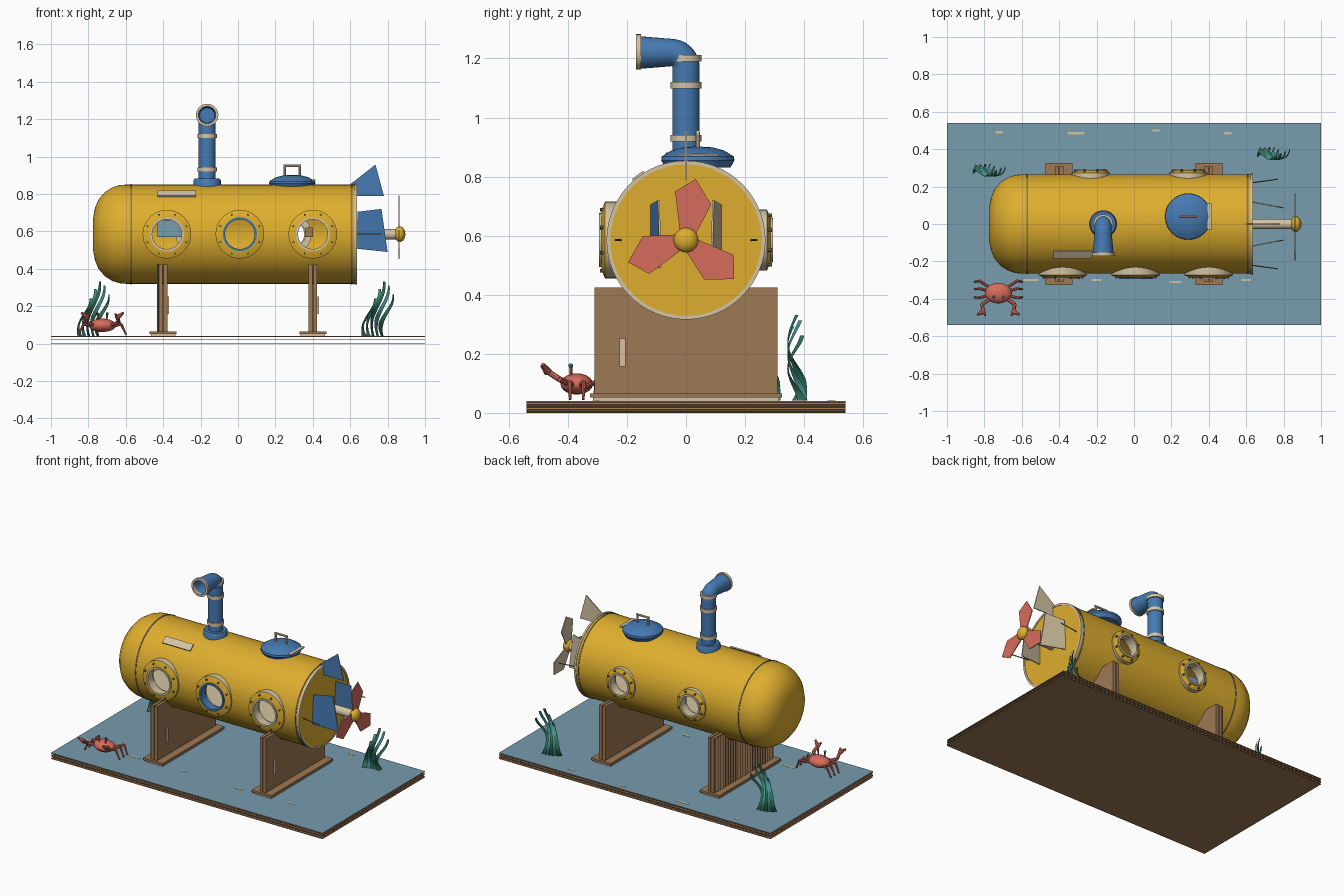
import bpy, bmesh, math
from math import sin, cos, pi, sqrt
from mathutils import Vector, Matrix

if "Cube" in bpy.data.objects:
    bpy.data.objects.remove(bpy.data.objects["Cube"])

def mat(name, r, g, b):
    m = bpy.data.materials.new(name)
    lin = lambda c: ((c / 255 + 0.055) / 1.055) ** 2.4 if c > 10 else c / 3295
    m.diffuse_color = (lin(r), lin(g), lin(b), 1)
    m.use_nodes = True
    m.node_tree.nodes["Principled BSDF"].inputs["Base Color"].default_value = m.diffuse_color
    return m

YELLOW = mat("yellow_paint", 222, 174, 46)
BLUE = mat("blue_paint", 70, 122, 178)
CREAM = mat("cream_card", 212, 196, 164)
BROWN = mat("brown_cardboard", 158, 120, 84)
RED = mat("coral_red", 214, 108, 92)
SEA = mat("sea_blue", 120, 156, 174)
GREY = mat("seam_grey", 128, 116, 92)
GREEN = mat("weed_green", 48, 112, 88)
TEAL = mat("weed_teal", 70, 148, 146)

def make(name, verts, faces, mats, rule=None, smooth=True):
    me = bpy.data.meshes.new(name)
    me.from_pydata([tuple(v) for v in verts], [], faces)
    bm = bmesh.new(); bm.from_mesh(me)
    bmesh.ops.remove_doubles(bm, verts=bm.verts, dist=1e-5)
    bmesh.ops.recalc_face_normals(bm, faces=bm.faces)
    bm.normal_update()
    if rule:
        for f in bm.faces:
            f.material_index = rule(f)
    bm.to_mesh(me); bm.free()
    for m in (mats if isinstance(mats, list) else [mats]):
        me.materials.append(m)
    ob = bpy.data.objects.new(name, me)
    bpy.context.collection.objects.link(ob)
    if smooth:
        shade(ob)
    return ob

def shade(ob):
    bpy.ops.object.select_all(action='DESELECT')
    ob.select_set(True)
    bpy.context.view_layer.objects.active = ob
    bpy.ops.object.shade_smooth_by_angle(angle=math.radians(35))

def grid(name, nu, nv, f, mats, rule=None):
    vs = [f(i / nu, j / nv) for i in range(nu + 1) for j in range(nv + 1)]
    w = nv + 1
    fs = [(i * w + j, (i + 1) * w + j, (i + 1) * w + j + 1, i * w + j + 1)
          for i in range(nu) for j in range(nv)]
    return make(name, vs, fs, mats, rule)

def lathe(name, prof, mats, loc, axis=(0, 0, 1), n=32, rule=None):
    """Revolve (radius, height) points about an axis."""
    q = Vector((0, 0, 1)).rotation_difference(Vector(axis))
    L = Vector(loc)
    k = len(prof)
    vs = [L + q @ Vector((r * cos(2 * pi * i / n), r * sin(2 * pi * i / n), h))
          for i in range(n) for r, h in prof]
    fs = []
    for i in range(n):
        a, b = i * k, ((i + 1) % n) * k
        for j in range(k - 1):
            r0, r1 = prof[j][0], prof[j + 1][0]
            if r0 == 0:
                fs.append((a, a + j + 1, b + j + 1) if j == 0 else (a + j, a + j + 1, b + j + 1))
            elif r1 == 0:
                fs.append((a + j, a + j + 1, b + j))
            else:
                fs.append((a + j, a + j + 1, b + j + 1, b + j))
    return make(name, vs, fs, mats, rule)

def ring(name, r0, r1, h0, h1, m, loc, axis=(0, 0, 1), n=32):
    return lathe(name, [(r0, h0), (r1, h0), (r1, h1), (r0, h1), (r0, h0)], m, loc, axis, n)

def rod(name, p, q, r, m, r2=None, n=8):
    p, q = Vector(p), Vector(q)
    h = (q - p).length
    return lathe(name, [(0, 0), (r, 0), (r2 or r, h), (0, h)], m, p, (q - p).normalized(), n)

def box(name, c, s, m, rot=None):
    R = rot or Matrix.Identity(3)
    vs = [Vector(c) + R @ Vector((x * s[0] / 2, y * s[1] / 2, z * s[2] / 2))
          for x in (-1, 1) for y in (-1, 1) for z in (-1, 1)]
    fs = [(0, 1, 3, 2), (4, 6, 7, 5), (0, 4, 5, 1), (2, 3, 7, 6), (0, 2, 6, 4), (1, 5, 7, 3)]
    return make(name, vs, fs, m, smooth=False)

def plate(name, pts, off, mats, rule=None):
    """Flat polygon thickened by the vector off."""
    n = len(pts); o = Vector(off)
    vs = [Vector(p) - o / 2 for p in pts] + [Vector(p) + o / 2 for p in pts]
    fs = [tuple(range(n)), tuple(range(n, 2 * n))]
    fs += [(i, (i + 1) % n, n + (i + 1) % n, n + i) for i in range(n)]
    return make(name, vs, fs, mats, rule, smooth=False)

def ellipsoid(name, c, r, m, n=20):
    ob = lathe(name, [(sin(pi * i / 10) if 0 < i < 10 else 0, -cos(pi * i / 10)) for i in range(11)], m, (0, 0, 0), n=n)
    ob.data.transform(Matrix.Translation(c) @ Matrix.Diagonal((*r, 1)))
    return ob

ZC, R = 0.585, 0.265

# Corrugated base: three sheets with wavy flutes between
box("base_bottom_sheet", (0, 0, .0015), (2, 1.08, .003), BROWN)
box("base_middle_sheet", (0, 0, .02), (2, 1.08, .003), BROWN)
box("base_top_sheet", (0, 0, .0375), (2, 1.08, .003), BROWN)
box("sea_surface", (0, 0, .0395), (2, 1.08, .002), SEA)
for k, z in enumerate((.0108, .0287)):
    grid(f"base_flutes_{k}", 560, 1, lambda u, v, z=z: (u * 2 - 1, v * 1.08 - .54, z + .0075 * sin(u * 140 * pi)), BROWN)
for k, (x, y, s) in enumerate([(-.31, .485, .09), (.12, .5, .04), (-.72, .49, .04), (.5, .485, .04),
                               (-.55, -.3, .08), (-.2, -.3, .05), (.22, -.31, .06), (.6, -.3, .05)]):
    box(f"foam_fleck_{k}", (x, y, .041), (s, .012, .002), CREAM)

# Hull shell, hollow, with porthole openings
outer = [(0, -.775), (.09, -.774), (.14, -.765), (.185, -.746), (.225, -.712), (.25, -.672),
         (.262, -.635), (R, -.6), (R, .63)]
inner = [(.253, .63), (.253, -.6), (.235, -.67), (.18, -.73), (.09, -.758), (0, -.76)]
hull = lathe("hull", outer + inner, YELLOW, (0, 0, ZC), (1, 0, 0), 64)
ports = [(-.38, -1, .085, .13), (.01, -1, .085, .13), (.4, -1, .085, .13), (-.23, 1, .07, .103), (.29, 1, .07, .103)]
cutters = []
for x, s, r, _ in ports:
    c = rod("port_cutter", (x, s * .12, ZC), (x, s * .4, ZC), r, YELLOW, n=40)
    c.hide_render = True
    md = hull.modifiers.new("port", 'BOOLEAN')
    md.operation, md.solver, md.object = 'DIFFERENCE', 'EXACT', c
    cutters.append(c)
bpy.context.view_layer.update()
hull.data = bpy.data.meshes.new_from_object(hull.evaluated_get(bpy.context.evaluated_depsgraph_get()))
hull.modifiers.clear()
for c in cutters:
    bpy.data.objects.remove(c)
shade(hull)
lathe("rear_cap", [(0, .615), (.26, .615), (.26, .633), (0, .633)], YELLOW, (0, 0, ZC), (1, 0, 0), 64)
ring("rear_rim", .256, .269, .624, .636, CREAM, (0, 0, ZC), (1, 0, 0), 64)
for k, x in enumerate((-.57, .608)):
    ring(f"hull_seam_{k}", .26, .268, x - .004, x + .004, GREY, (0, 0, ZC), (1, 0, 0), 64)

# Porthole flanges with bolts
for k, (x, s, r, ro) in enumerate(ports):
    ax = (0, s, 0)
    lathe(f"porthole_flange_{k}", [(r, .225), (ro, .225), (ro, .274), (ro - .025, .285), (r, .287), (r, .225)],
          [YELLOW, CREAM], (x, 0, ZC), ax, 40, lambda f: 0 if abs(f.normal.y) > .6 and abs(f.calc_center_median().y) > .25 else 1)
    ring(f"porthole_lip_{k}", r - .006, r + .006, .24, .294, BLUE if k == 1 else CREAM, (x, 0, ZC), ax, 40)
    for i in range(8):
        a, rb = pi / 4 * (i + .5), (r + ro) / 2 + .004
        p = (x + rb * cos(a), s * .278, ZC + rb * sin(a))
        rod(f"bolt_{k}_{i}", p, (p[0], s * .291, p[2]), .006, GREY)

# Interior deck and fittings
box("interior_deck", (0, 0, .49), (1.2, .44, .006), CREAM)
box("interior_panel", (-.365, .15, .615), (.13, .008, .09), SEA)
box("interior_seat", (.38, .1, .595), (.04, .05, .05), BROWN)

# Paper patch on the hull shoulder
box("hull_patch", (-.328, -.162, ZC + .217), (.205, .048, .008), CREAM, Matrix.Rotation(math.radians(37), 3, 'X'))

# Stands with a cradle cut
arc = [(.266 * cos(a), ZC + .266 * sin(a)) for a in [-.645 - (pi - 1.29) * i / 24 for i in range(25)]]
prof = [(-.31, .06), (.31, .06), (.31, .425)] + arc + [(-.31, .425)]
for k, x in enumerate((-.4, .4)):
    for d in (-.0125, .0125):
        plate(f"stand_{k}_panel", [(x + d, y, z) for y, z in prof], (.02, 0, 0), BROWN)
    box(f"stand_{k}_core", (x, 0, .19), (.008, .6, .26), BROWN)
    box(f"stand_{k}_foot", (x, 0, .059), (.145, .65, .014), BROWN)
    box(f"stand_{k}_foot_base", (x, 0, .046), (.13, .63, .012), CREAM)
    box(f"stand_{k}_tape", (x + .028, -.215, .205), (.008, .02, .095), CREAM)
top = lambda y: min(.425, ZC - sqrt(max(0, .267 ** 2 - y * y)))
grid("stand_flutes", 240, 1, lambda u, v: (-.428 + .006 * sin(u * 48 * pi), u * .62 - .31, .066 + v * (top(u * .62 - .31) - .066)), BROWN)

# Periscope
px = -.165
lathe("periscope_base", [(0, .83), (.073, .83), (.073, .872), (.066, .882), (0, .882)], BLUE, (px, 0, 0))
lathe("periscope_pipe", [(.046, .84), (.046, 1.17)], BLUE, (px, 0, 0))
def elbow(u, v):
    t, a = u * pi / 2, v * 2 * pi
    d = .05 + .046 * cos(a)
    return (px + .046 * sin(a), -.05 + d * cos(t), 1.17 + d * sin(t))
grid("periscope_elbow", 10, 32, elbow, BLUE)
lathe("periscope_head", [(.046, .045), (.055, .155), (.046, .155), (.04, .06), (0, .06)], BLUE, (px, 0, 1.22), (0, -1, 0))
ring("periscope_mouth_ring", .046, .06, .153, .17, CREAM, (px, 0, 1.222), (0, -1, 0))
for k, z in enumerate((.93, 1.11, 1.2)):
    ring(f"periscope_band_{k}", .04, .052, z - .011, z + .011, CREAM, (px, 0, 0))

# Hatch with handle and hinge strip
lathe("hatch", [(0, .83), (.11, .83), (.124, .855), (.122, .868), (.09, .888), (.05, .899), (0, .902)], BLUE, (.29, .04, 0), n=40)
box("hatch_hinge", (.404, .04, .873), (.02, .14, .008), CREAM)
for k, x in enumerate((.25, .33)):
    rod(f"handle_post_{k}", (x, .04, .885), (x, .04, .95), .007, CREAM)
rod("handle_bar", (.243, .04, .95), (.337, .04, .95), .007, CREAM)

# Tail fins: painted on the front side, bare card behind
paint = lambda f: 0 if f.normal.y < -.5 else 1
plate("top_fin", [(.585, 0, .84), (.735, 0, .957), (.78, 0, .79), (.63, 0, .79)], (0, .006, 0), [BLUE, CREAM], paint)
for s in (-1, 1):
    plate("side_fin", [(.63, s * .118, .508), (.64, s * .117, .705), (.767, s * .092, .72), (.8, s * .086, .49)],
          (0, .006, 0), [BLUE, CREAM], paint)
    rod("fin_wire", (.63, s * .22, ZC), (.77, s * .24, ZC), .003, GREY)

# Propeller
rod("propeller_shaft", (.63, 0, ZC), (.86, 0, ZC), .028, CREAM, n=20)
ellipsoid("propeller_hub", (.865, 0, ZC), (.03, .042, .042), YELLOW)
for k in range(3):
    M = Matrix.Rotation(k * 2 * pi / 3, 3, 'X')
    pts = [(-.02, .02), (-.037, .165), (.033, .207), (.085, .12), (.033, .02)]
    plate(f"propeller_blade_{k}", [Vector((.86, 0, ZC)) + M @ Vector((0, y, z)) for y, z in pts],
          (.006, 0, 0), [RED, CREAM], lambda f: 0 if f.normal.x > .5 else 1)

# Crab
cx, cy = -.725, -.37
ellipsoid("crab_body", (cx, cy, .098), (.072, .055, .036), RED)
for s in (-1, 1):
    for i, dy in enumerate((.055, .02, -.02)):
        knee = (cx + s * .1, cy + dy * 1.2, .105)
        rod("crab_leg", (cx + s * .05, cy + dy * .6, .09), knee, .008, RED)
        rod("crab_foot", knee, (cx + s * .128, cy + dy * 1.1, .045), .008, RED, .004)
    el, wr = (cx + s * .088, cy - .06, .115), (cx + s * .08, cy - .098, .14)
    rod("crab_arm", (cx + s * .045, cy - .03, .1), el, .01, RED)
    rod("crab_forearm", el, wr, .01, RED)
    rod("crab_claw_outer", wr, (cx + s * .112, cy - .115, .165), .015, RED, .006)
    rod("crab_claw_inner", wr, (cx + s * .07, cy - .12, .16), .012, RED, .005)
    rod("crab_eye_stalk", (cx + s * .022, cy - .02, .125), (cx + s * .026, cy - .02, .155), .005, RED)
    ellipsoid("crab_eye", (cx + s * .026, cy - .02, .16), (.008, .008, .008), GREEN, 10)

# Seaweed ribbons
for c, (wx, wy) in enumerate([(-.785, .28), (.735, .37)]):
    for k in range(5):
        h = (.2, .25, .29, .27, .22)[k]
        def weed(u, v, k=k, h=h, wx=wx, wy=wy):
            w = .034 * (1 - .55 * u) * (v - .5)
            t = u * 5.5 + k * .5
            x = wx - .055 + k * .024 + .022 * sin(u * 5 + 3.4) + .035 * u
            return (x + w * cos(.7 + .5 * sin(t)), wy + .025 * sin(t) + w * sin(.7 + .5 * sin(t)), .042 + h * u)
        grid(f"seaweed_{c}_{k}", 16, 2, weed, TEAL if k % 2 else GREEN)
